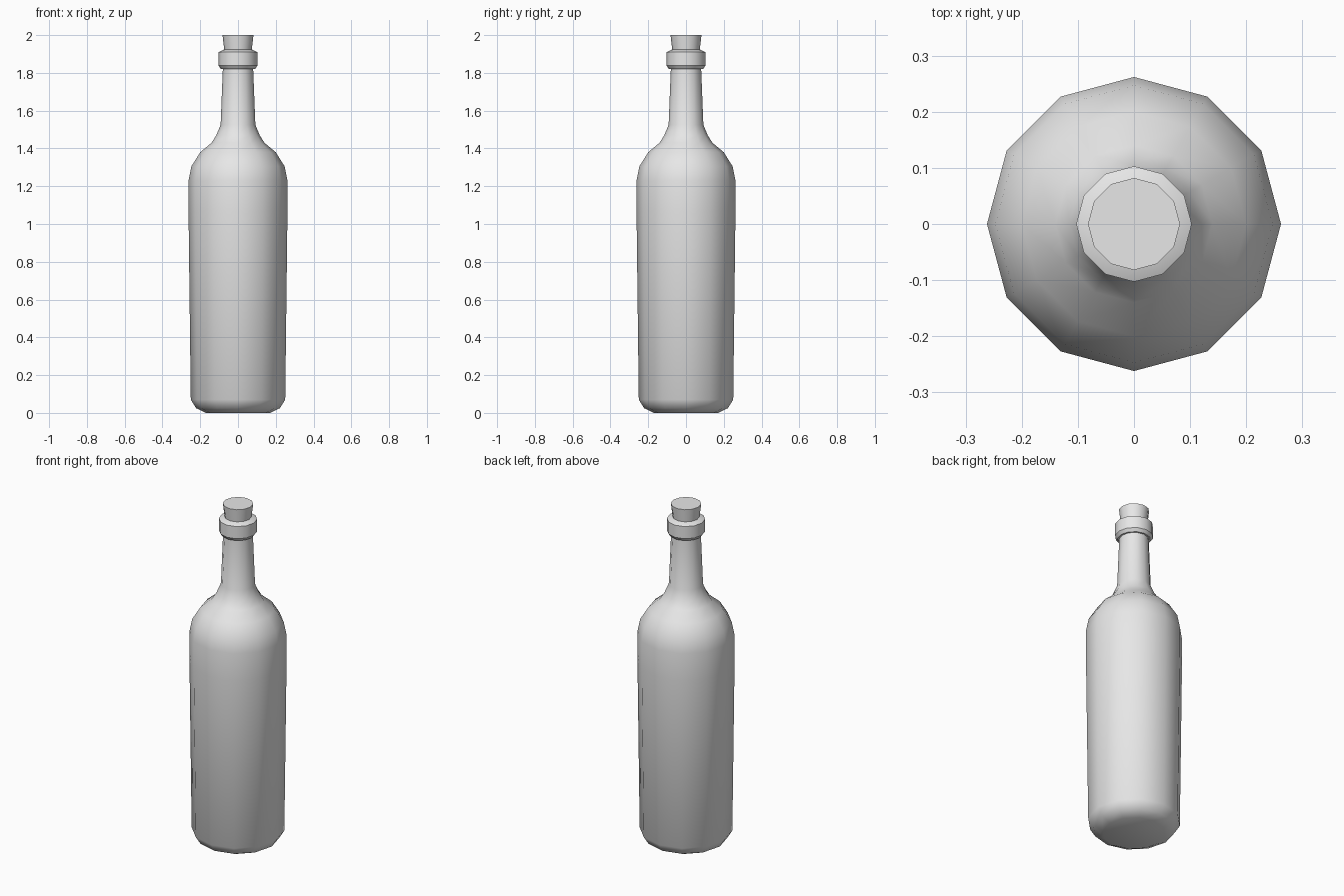
import bpy
import bmesh
import math

SIDES = 12

cube = bpy.data.objects.get("Cube")
if cube:
    bpy.data.objects.remove(cube, do_unlink=True)

# Single plain grey material
grey = bpy.data.materials.new("light grey")
grey.use_nodes = True
colour = (0.8, 0.8, 0.8, 1)
grey.diffuse_color = colour
grey.node_tree.nodes["Principled BSDF"].inputs["Base Color"].default_value = colour


def lathe(name, profile, smooth_angle):
    """Turn a (radius, height) profile around z and cap both ends."""
    bm = bmesh.new()
    rings = []
    for r, z in profile:
        angles = [2 * math.pi * i / SIDES for i in range(SIDES)]
        rings.append([bm.verts.new((r * math.cos(a), r * math.sin(a), z)) for a in angles])
    for low, high in zip(rings, rings[1:]):
        for i in range(SIDES):
            j = (i + 1) % SIDES
            bm.faces.new((low[i], low[j], high[j], high[i]))
    bm.faces.new(rings[0][::-1])
    bm.faces.new(rings[-1])
    mesh = bpy.data.meshes.new(name)
    bm.to_mesh(mesh)
    bm.free()
    mesh.materials.append(grey)
    obj = bpy.data.objects.new(name, mesh)
    bpy.context.collection.objects.link(obj)
    bpy.ops.object.select_all(action="DESELECT")
    obj.select_set(True)
    bpy.context.view_layer.objects.active = obj
    bpy.ops.object.shade_smooth_by_angle(angle=math.radians(smooth_angle))
    return obj


# Body: rounded base, slightly flaring wall, shoulder and neck
lathe("bottle_body", [
    (0.17, 0), (0.222, 0.025), (0.25, 0.07),
    (0.262, 1.07), (0.262, 1.23), (0.247, 1.305), (0.2, 1.38),
    (0.14, 1.43), (0.115, 1.47), (0.092, 1.525), (0.08, 1.83),
], 50)

# Collar: chamfered ring around the mouth
lathe("bottle_collar", [
    (0.09, 1.82), (0.103, 1.838), (0.103, 1.91), (0.07, 1.925),
], 32)

# Cork: tapered stopper, wider at the top
lathe("cork", [(0.07, 1.9), (0.082, 2.0)], 32)
